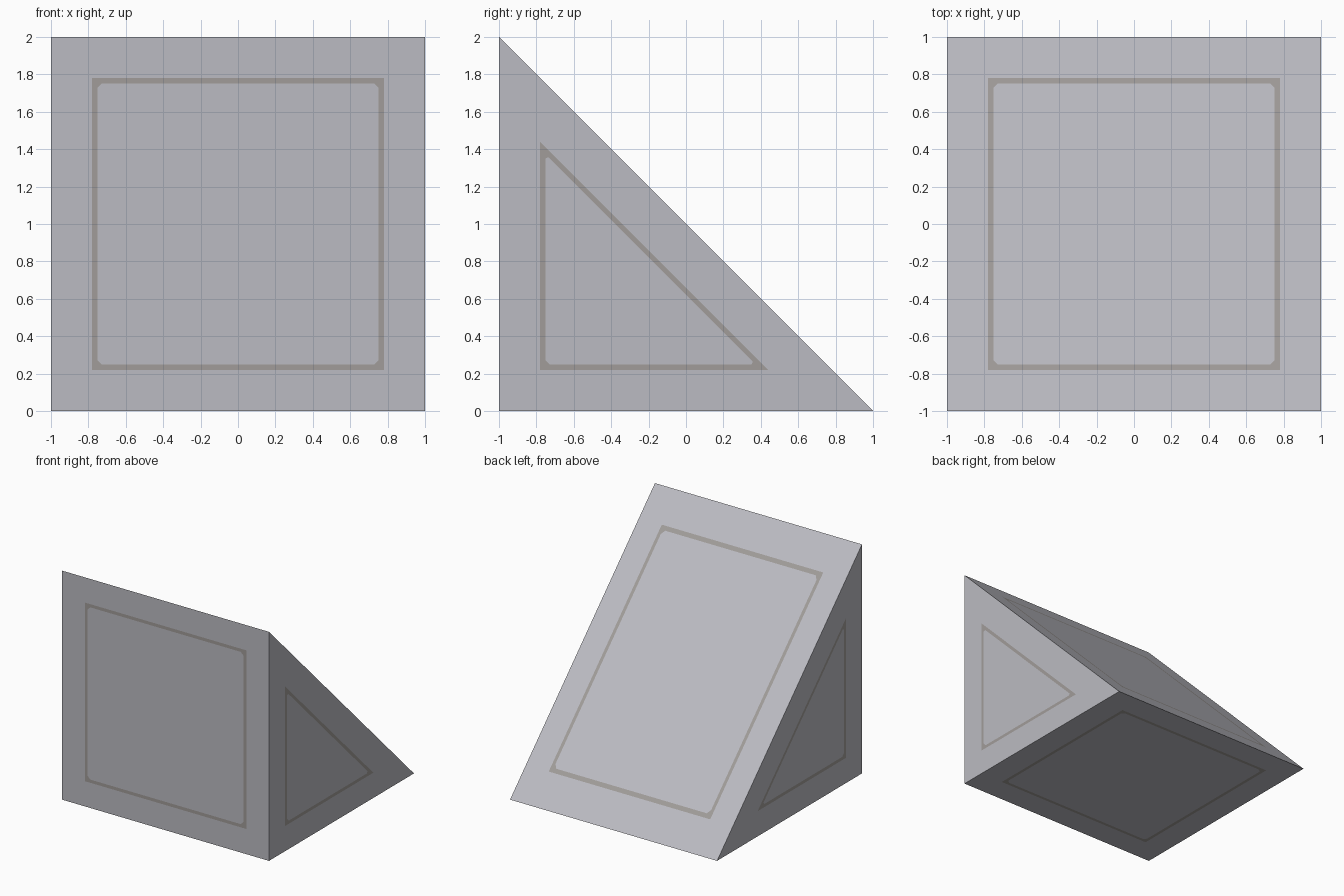
import bpy, bmesh
from mathutils import Vector

if "Cube" in bpy.data.objects:
    bpy.data.objects.remove(bpy.data.objects["Cube"])


def material(name, rgb):
    m = bpy.data.materials.new(name)
    m.diffuse_color = (*rgb, 1.0)
    m.use_nodes = True
    m.node_tree.nodes["Principled BSDF"].inputs["Base Color"].default_value = m.diffuse_color
    return m


bm = bmesh.new()


def panel(edge, outer, inner, place, cut=0.025):
    """One wedge side: border, painted line with softened inner corners, centre."""
    n = len(edge)
    new = lambda p: bm.verts.new(place(p[0], p[1]))
    a = [new(p) for p in edge]
    b = [new(p) for p in outer]
    pts = [Vector(p) for p in inner]
    c = []
    for i, p in enumerate(pts):
        for q in (pts[i - 1], pts[(i + 1) % n]):
            c.append(new(p + (q - p).normalized() * cut))
    for i in range(n):
        j = (i + 1) % n
        bm.faces.new((a[i], a[j], b[j], b[i])).material_index = 0
        bm.faces.new((b[i], b[j], c[2 * j], c[2 * i + 1])).material_index = 1
        bm.faces.new((b[i], c[2 * i + 1], c[2 * i])).material_index = 1
    bm.faces.new(c).material_index = 0


def square(r):
    return [(-r, -r), (r, -r), (r, r), (-r, r)]


# Front, sloping back and underside share the same square layout
rings = square(1), square(0.78), square(0.752)
panel(*rings, lambda u, v: (u, -1, v + 1))
panel(*rings, lambda u, v: (u, v, 1 - v))
panel(*rings, lambda u, v: (u, v, 0))

# Triangular ends, mirrored left and right
tri = ([(-1, 0), (1, 0), (-1, 2)],
       [(-0.78, 0.22), (0.44, 0.22), (-0.78, 1.44)],
       [(-0.752, 0.248), (0.375, 0.248), (-0.752, 1.375)])
for side in (-1, 1):
    panel(*tri, lambda u, v: (side, u, v))

# Weld into one closed solid
bmesh.ops.remove_doubles(bm, verts=bm.verts, dist=0.0005)
bmesh.ops.recalc_face_normals(bm, faces=bm.faces)

mesh = bpy.data.meshes.new("wedge_block")
bm.to_mesh(mesh)
bm.free()
mesh.materials.append(material("pale grey", (0.50, 0.50, 0.54)))
mesh.materials.append(material("warm grey line", (0.355, 0.335, 0.32)))
bpy.context.collection.objects.link(bpy.data.objects.new("wedge_block", mesh))
